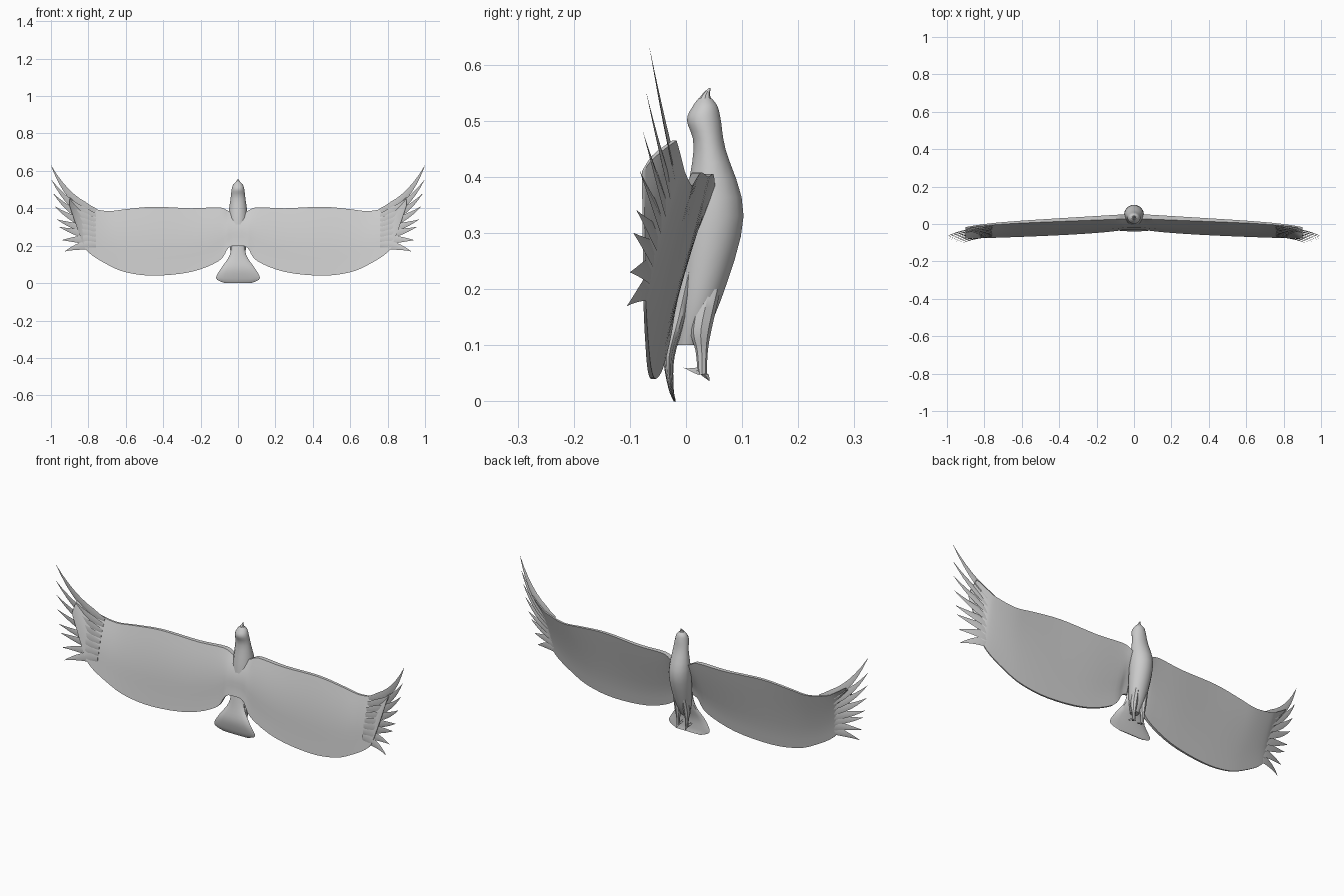
import bpy, bmesh, math
from mathutils import Vector

if "Cube" in bpy.data.objects:
    bpy.data.objects.remove(bpy.data.objects["Cube"])

grey = bpy.data.materials.new("soft_grey")
grey.use_nodes = True
grey.diffuse_color = (0.6, 0.6, 0.6, 1)
grey.node_tree.nodes["Principled BSDF"].inputs["Base Color"].default_value = grey.diffuse_color


def smooth_keys(keys, steps=4):
    """Pass a smooth curve through a few key stations and return the denser stations."""
    keys = [Vector(key) for key in keys]
    last = len(keys) - 1
    stations = []
    for index in range(last):
        start, end = keys[index], keys[index + 1]
        leave = (end - keys[max(index - 1, 0)]) / 2
        arrive = (keys[min(index + 2, last)] - start) / 2
        for step in range(steps):
            t = step / steps
            bend = leave * (1 - t) - arrive * t
            ease = t * t * (3 - 2 * t)
            stations.append(start.lerp(end, ease) + bend * t * (1 - t))
    return stations + [keys[last]]


def loft(name, rings, mirror=False, open_start=False):
    """Skin a list of equal-length point rings, cap the ends, optionally mirror across x."""
    bm = bmesh.new()
    loops = [[bm.verts.new(point) for point in ring] for ring in rings]
    for lower, upper in zip(loops, loops[1:]):
        for i in range(len(lower)):
            bm.faces.new((lower[i - 1], lower[i], upper[i], upper[i - 1]))
    if not open_start:
        bm.faces.new(loops[0])
    bm.faces.new(loops[-1])
    bmesh.ops.recalc_face_normals(bm, faces=bm.faces)
    mesh = bpy.data.meshes.new(name)
    bm.to_mesh(mesh)
    bm.free()
    mesh.materials.append(grey)
    part = bpy.data.objects.new(name, mesh)
    bpy.context.collection.objects.link(part)
    if mirror:
        part.modifiers.new("Mirror", "MIRROR").use_axis[0] = True
    bpy.ops.object.select_all(action="DESELECT")
    part.select_set(True)
    bpy.context.view_layer.objects.active = part
    bpy.ops.object.shade_smooth_by_angle(angle=math.radians(35))


def oval_part(name, keys, x=0, sides=14, mirror=False):
    """Loft level ovals; each key is height, y centre, half width, half depth."""
    angles = [math.tau * side / sides for side in range(sides)]
    rings = [[(x + wide * math.cos(a), y + deep * math.sin(a), z) for a in angles]
             for z, y, wide, deep in smooth_keys(keys)]
    loft(name, rings, mirror)


def blade(name, base, bend, tip, width, thick, steps=8):
    """Pointed feather or claw following a bent path, slim where it leaves its root."""
    base, bend, tip = Vector(base), Vector(bend), Vector(tip)
    rings = []
    for step in range(steps + 1):
        t = step / steps
        centre = base.lerp(bend, t).lerp(bend.lerp(tip, t), t)
        along = (bend - base).lerp(tip - bend, t)
        taper = max(1 - t ** 1.6, 0.02) * min(0.5 + 2 * t, 1)
        side = Vector((-along.z, 0, along.x)).normalized() * width * taper
        rise = Vector((0, thick * taper, 0))
        rings.append([centre + side, centre + rise, centre - side, centre - rise])
    loft(name, rings, mirror=True)


# Body, neck and head
oval_part("body", [(0.1, 0.004, 0.02, 0.02), (0.18, 0.024, 0.042, 0.039), (0.33, 0.049, 0.054, 0.055),
                   (0.45, 0.042, 0.04, 0.029), (0.5, 0.032, 0.034, 0.031), (0.525, 0.034, 0.026, 0.023),
                   (0.54, 0.034, 0.012, 0.012)])

# Hooked beak
oval_part("beak", [(0.53, 0.034, 0.016, 0.016), (0.545, 0.035, 0.008, 0.008),
                   (0.558, 0.042, 0.001, 0.002)], sides=8)

# Fanned tail
oval_part("tail", [(0.23, 0.005, 0.036, 0.017), (0.15, -0.013, 0.044, 0.014), (0.08, -0.03, 0.09, 0.01),
                   (0.025, -0.027, 0.117, 0.005), (0, -0.02, 0.07, 0.002)])


def wing_y(x, t):
    """Depth of the cambered wing surface, t running from leading to trailing edge."""
    lead = 0.042 - 0.05 * x - 0.04 * x ** 8
    trail = -0.08 * max(x, 0.04) ** 0.4
    return lead + (trail - lead) * t - 0.008 * math.sin(math.pi * t)


def wing_section(x, front, rear, count=8):
    """Airfoil between a leading and a trailing height, thinner towards the tip."""
    ring = []
    for side in (-1, 1):
        for step in range(count + 1)[::-side]:
            t = step / count
            half = (0.017 - 0.014 * x) * (0.4 + 0.6 * math.sin(math.pi * min(t + 0.2, 1)))
            ring.append((x, wing_y(x, t) + side * half, front + (rear - front) * t))
    return ring


# Wings, keyed by span position, leading height and trailing height
wing_keys = [(0, 0.38, 0.2), (0.05, 0.385, 0.19), (0.1, 0.405, 0.12), (0.25, 0.4, 0.06), (0.45, 0.408, 0.04),
             (0.6, 0.395, 0.058), (0.7, 0.385, 0.1), (0.8, 0.405, 0.165), (0.84, 0.425, 0.24), (0.9, 0.465, 0.41)]
loft("wings", [wing_section(*station) for station in smooth_keys(wing_keys)], mirror=True, open_start=True)

# Spread wing-tip feathers, fanned from the top one down and rooted inside the wing
tip_heights = [0.63, 0.55, 0.48, 0.41, 0.34, 0.3, 0.23, 0.17]
for number, height in enumerate(tip_heights):
    fan = number / (len(tip_heights) - 1)
    chord = 0.1 + 0.75 * fan
    base = (0.76, wing_y(0.76, chord), 0.385 - 0.18 * fan)
    bend = (0.9 - 0.05 * fan, wing_y(0.88, chord), 0.42 - 0.215 * fan)
    tip = (1 - 0.075 * fan ** 1.5, -0.065 - 0.04 * fan, height)
    blade(f"tip_feather_{number + 1}", base, bend, tip, width=0.027, thick=0.005)

# Legs
oval_part("legs", [(0.2, 0.042, 0.014, 0.02), (0.13, 0.027, 0.016, 0.019), (0.09, 0.028, 0.009, 0.011),
                   (0.048, 0.029, 0.007, 0.008)], x=0.025, sides=8, mirror=True)

# Toes: three towards the tail and one opposite
ankle = Vector((0.025, 0.03, 0.052))
toes = {"inner_toe": (-0.012, -0.03, 0.006), "middle_toe": (0, -0.036, 0.008),
        "outer_toe": (0.012, -0.03, 0.006), "hind_toe": (0, 0.012, -0.016)}
for name, reach in toes.items():
    reach = Vector(reach)
    blade(name, ankle, ankle + reach / 2, ankle + reach, width=0.008, thick=0.008, steps=4)
